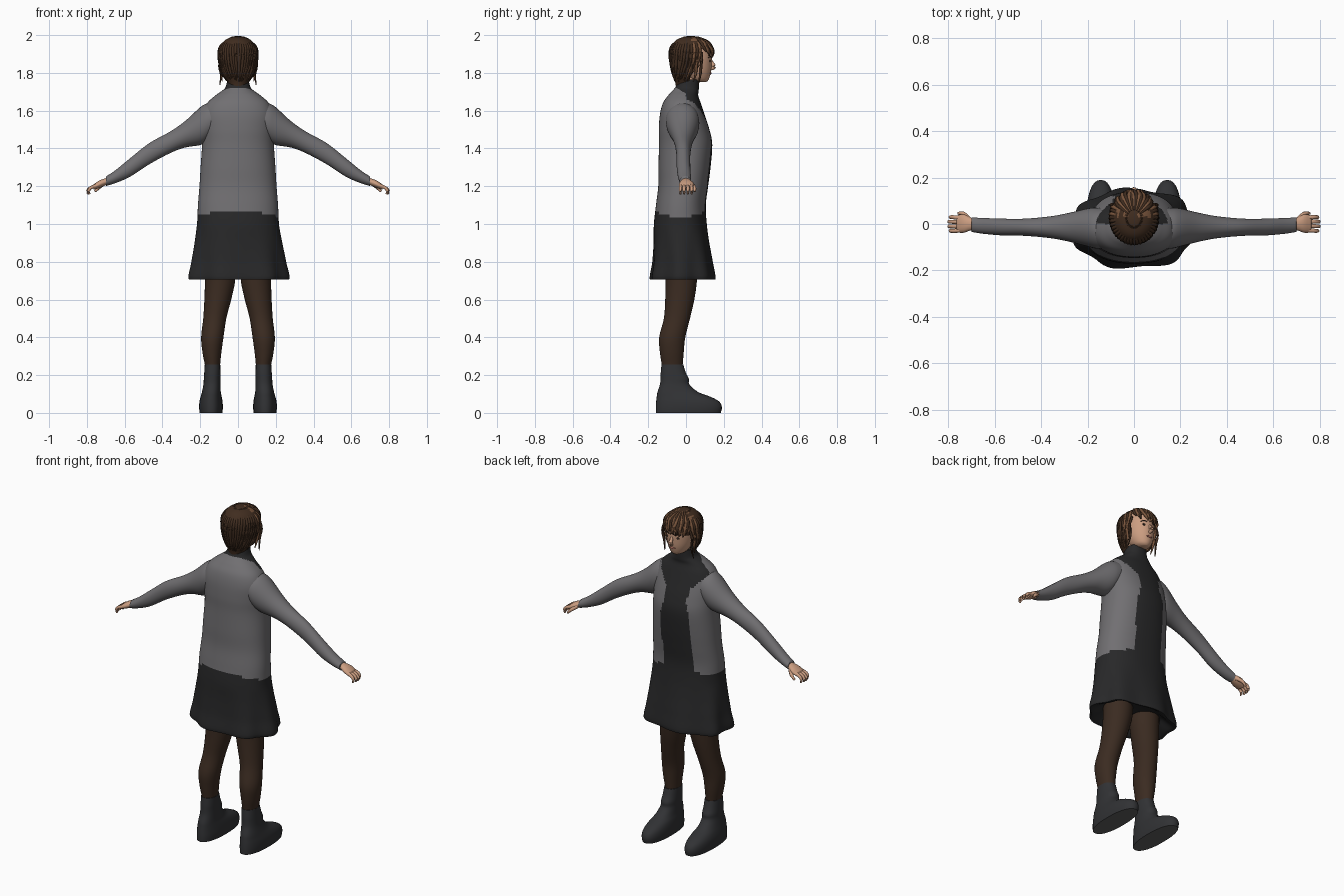
import bpy, bmesh, math, random
from mathutils import Vector

if "Cube" in bpy.data.objects:
    bpy.data.objects.remove(bpy.data.objects["Cube"])

random.seed(4)
PAL = {
    "grey_knit": (0.165, 0.16, 0.168), "black_cloth": (0.021, 0.021, 0.022),
    "brown_tights": (0.043, 0.024, 0.015), "boot_leather": (0.031, 0.032, 0.035),
    "sole_grey": (0.11, 0.11, 0.11), "skin": (0.60, 0.34, 0.22),
    "dark_hair": (0.052, 0.026, 0.014), "light_hair": (0.19, 0.09, 0.045),
    "eye_dark": (0.03, 0.018, 0.012), "lips": (0.42, 0.16, 0.12)}
MATS = {}
for k, c in PAL.items():
    MATS[k] = bpy.data.materials.new(k)
    MATS[k].diffuse_color = (*c, 1)


def finish(name, bm, mats, rule=None, angle=60):
    """Turn a bmesh into a smooth object, colouring faces by a rule."""
    bmesh.ops.recalc_face_normals(bm, faces=bm.faces)
    for f in bm.faces:
        f.smooth = True
        if rule:
            f.material_index = rule(f.calc_center_median(), f.normal)
    me = bpy.data.meshes.new(name)
    bm.to_mesh(me)
    bm.free()
    ob = bpy.data.objects.new(name, me)
    bpy.context.collection.objects.link(ob)
    for m in mats:
        me.materials.append(MATS[m])
    bpy.ops.object.select_all(action='DESELECT')
    ob.select_set(True)
    bpy.context.view_layer.objects.active = ob
    bpy.ops.object.shade_smooth_by_angle(angle=math.radians(angle))
    return ob


def resample(rings, sub):
    """Catmull-Rom interpolation between control rings."""
    out, n = [], len(rings)
    for i in range(n - 1):
        a, b, c, d = (rings[max(i - 1, 0)], rings[i], rings[i + 1], rings[min(i + 2, n - 1)])
        for k in range(sub):
            t = k / sub
            out.append([0.5 * (2 * q + (r - p) * t + (2 * p - 5 * q + 4 * r - s) * t * t
                               + (3 * q - p - 3 * r + s) * t ** 3) for p, q, r, s in zip(a, b, c, d)])
    return out + [list(rings[-1])]


def loft(rings, axis='z', n=32, sub=3, power=2.0, sx=1, ripple=None, bm=None):
    """Rings are (position on axis, centre a, centre b, radius a, radius b)."""
    bm = bm or bmesh.new()
    loops = []
    for t, a, b, ra, rb in resample(rings, sub):
        loop = []
        for i in range(n):
            th = 2 * math.pi * i / n
            c, s = math.cos(th), math.sin(th)
            k = ripple(t, th) if ripple else 1
            u = a + k * ra * math.copysign(abs(c) ** (2 / power), c)
            v = b + k * rb * math.copysign(abs(s) ** (2 / power), s)
            loop.append(bm.verts.new((sx * u, v, t) if axis == 'z' else (sx * t, u, v)))
        loops.append(loop)
    for p, q in zip(loops, loops[1:]):
        for i in range(n):
            bm.faces.new((p[i], p[(i + 1) % n], q[(i + 1) % n], q[i]))
    bm.faces.new(loops[0])
    bm.faces.new(loops[-1])
    return bm


def tube(bm, pts, radii, n=7):
    """Tapered tube along points."""
    path = resample([(*p, r) for p, r in zip(pts, radii)], 3)
    loops = []
    for i, p in enumerate(path):
        d = Vector(path[min(i + 1, len(path) - 1)][:3]) - Vector(path[max(i - 1, 0)][:3])
        q = d.to_track_quat('Z', 'Y')
        loops.append([bm.verts.new(Vector(p[:3]) + q @ Vector(
            (p[3] * math.cos(2 * math.pi * k / n), p[3] * math.sin(2 * math.pi * k / n), 0))) for k in range(n)])
    for a, b in zip(loops, loops[1:]):
        for k in range(n):
            bm.faces.new((a[k], a[(k + 1) % n], b[(k + 1) % n], b[k]))
    bm.faces.new(loops[0])
    bm.faces.new(loops[-1])


def blob(bm, loc, size):
    r = bmesh.ops.create_uvsphere(bm, u_segments=12, v_segments=8, radius=1)
    for v in r["verts"]:
        v.co = Vector(loc) + Vector(a * b for a, b in zip(v.co, size))


# Dress and open cardigan, one garment surface coloured by region
body = [(.75, 0, -.02, .17, .11), (.705, 0, -.02, .258, .168), (.80, 0, -.02, .248, .158),
        (.90, 0, -.025, .232, .147), (1.0, 0, -.03, .217, .14), (1.1, 0, -.027, .212, .132),
        (1.2, 0, -.015, .204, .132), (1.3, 0, -.008, .198, .138), (1.42, 0, -.002, .19, .141),
        (1.5, 0, -.01, .19, .134), (1.58, 0, -.02, .188, .118), (1.64, 0, -.022, .163, .1),
        (1.68, 0, -.015, .12, .08), (1.705, 0, -.003, .085, .07), (1.725, 0, .006, .066, .062),
        (1.765, 0, .014, .056, .055)]


def folds(z, th):
    return 1 + max(0, .98 - z) * .17 * math.cos(7 * th + .6)


def garment(c, nrm):
    hem = 1.055 + .02 * math.sin(9 * c.x + 1.5) - .05 * max(c.x, 0)
    wide = max(0, c.z - 1.56) * .7
    pinch = .025 * math.exp(-((c.z - 1.5) / .08) ** 2)
    panel = c.y > 0 and -.11 - wide + pinch < c.x < .08 + wide - pinch
    collar = c.z > 1.72 - .6 * max(c.y + .05, 0)
    return 1 if c.z < hem or panel or collar else 0


finish("dress_and_cardigan", loft(body, n=96, sub=6, power=2.25, ripple=folds),
       ["grey_knit", "black_cloth"], garment)

sleeve = [(.11, -.02, 1.565, .085, .085), (.16, -.018, 1.54, .088, .1), (.2, -.015, 1.518, .082, .1),
          (.28, -.014, 1.475, .062, .07), (.36, -.014, 1.432, .047, .057), (.47, -.014, 1.372, .037, .056),
          (.57, -.013, 1.3, .036, .049), (.65, -.008, 1.25, .034, .034), (.7, -.003, 1.226, .031, .025)]
palm = [(.68, -.002, 1.232, .022, .016), (.705, 0, 1.222, .028, .019), (.735, .002, 1.21, .04, .02),
        (.765, 0, 1.195, .036, .014)]
leg = [(.79, .095, -.025, .08, .085), (.7, .095, -.025, .08, .083), (.6, .107, -.033, .071, .077),
       (.5, .123, -.048, .061, .069), (.4, .136, -.073, .059, .069), (.32, .138, -.075, .05, .063),
       (.25, .135, -.073, .04, .055), (.19, .135, -.073, .036, .05)]
boot = [(0, .143, .012, .06, .172), (.03, .143, .015, .063, .175), (.06, .143, .009, .061, .167),
        (.085, .142, -.012, .056, .143), (.11, .141, -.043, .05, .108), (.15, .138, -.06, .045, .078),
        (.18, .137, -.06, .044, .075), (.21, .136, -.067, .043, .067), (.255, .135, -.072, .041, .058)]

for s, side in ((1, "right"), (-1, "left")):
    finish(side + "_sleeve", loft(sleeve, 'x', sub=5, sx=s), ["grey_knit"])
    # Hand with curled fingers and a thumb
    bm = loft(palm, 'x', n=16, sx=s)
    for k in range(4):
        y = -.027 + .018 * k
        e = .8 - .006 * abs(k - 1.5)
        tube(bm, [(s * .75, y, 1.203), (s * .78, y * 1.1, 1.192), (s * e, y * 1.1, 1.173),
                  (s * (e - .006), y * 1.1, 1.158)], [.010, .009, .008, .005])
    tube(bm, [(s * .71, .02, 1.215), (s * .735, .044, 1.195), (s * .757, .046, 1.172)], [.012, .01, .006])
    finish(side + "_hand", bm, ["skin"])
    finish(side + "_leg", loft(leg, sub=4, sx=s), ["brown_tights"])
    finish(side + "_boot", loft(boot, sub=3, power=2.3, sx=s), ["boot_leather", "sole_grey"],
           lambda c, nrm: 1 if nrm.z < -.7 and c.z < .01 else 0, 45)

# Head with neck, nose and ears
head = [(1.752, 0, .08, .022, .028), (1.765, 0, .067, .044, .053), (1.80, 0, .05, .065, .081),
        (1.84, 0, .04, .076, .096), (1.89, 0, .035, .08, .102), (1.94, 0, .033, .073, .092),
        (1.98, 0, .033, .04, .055)]
bm = loft(head, sub=4)
loft([(1.69, 0, .01, .046, .045), (1.75, 0, .014, .045, .045), (1.81, 0, .02, .046, .045)], bm=bm)
tube(bm, [(0, .13, 1.872), (0, .14, 1.85), (0, .147, 1.832), (0, .132, 1.82)], [.006, .009, .013, .008])
for s in (1, -1):
    blob(bm, (s * .08, .035, 1.835), (.01, .017, .027))
finish("head", bm, ["skin"])

# Eyes, brows and mouth
bm = bmesh.new()
for s in (1, -1):
    blob(bm, (s * .033, .127, 1.862), (.014, .004, .006))
    tube(bm, [(s * .017, .135, 1.88), (s * .034, .13, 1.886), (s * .052, .117, 1.88)], [.002, .003, .0015])
finish("eyes_and_brows", bm, ["eye_dark"])
bm = bmesh.new()
blob(bm, (0, .129, 1.798), (.02, .006, .006))
finish("mouth", bm, ["lips"])

# Hair cap, cut away around the face
hair = [(1.725, 0, -.008, .046, .045), (1.75, 0, -.005, .056, .052), (1.78, 0, 0, .075, .066),
        (1.82, 0, .016, .09, .09), (1.87, 0, .028, .1, .11), (1.915, 0, .03, .101, .115),
        (1.955, 0, .028, .086, .097), (1.98, 0, .026, .058, .068), (1.994, 0, .025, .018, .022)]
bm = loft(hair, n=48, sub=4)
cut = []
for f in bm.faces:
    c = f.calc_center_median()
    if (c.y > .068 and c.z < 1.905 + .25 * c.x) or (c.y > .02 and c.z < 1.815) or len(f.verts) > 4 and c.z < 1.8:
        cut.append(f)
bmesh.ops.delete(bm, geom=cut, context='FACES')
finish("hair_cap", bm, ["dark_hair", "light_hair"],
       lambda c, nrm: 1 if c.y > .03 and int(c.z * 90 + c.x * 40) % 3 == 0 else 0)


def on_hair(th, z):
    """Point on the hair surface at an angle and height."""
    for a, b in zip(hair, hair[1:]):
        if a[0] <= z <= b[0]:
            t = (z - a[0]) / (b[0] - a[0])
            cy, rx, ry = (a[i] + (b[i] - a[i]) * t for i in (2, 3, 4))
            return (rx * math.cos(th), cy + ry * math.sin(th), z)


# Swept strands over the cap, lighter towards the face, plus loose side locks
dark, light = bmesh.new(), bmesh.new()
for i in range(44):
    th = 2 * math.pi * i / 44
    front = math.sin(th) > .45
    low = (1.885 + .2 * math.cos(th) * .1 if front else 1.765) + random.uniform(-.012, .015)
    sweep = random.uniform(.1, .45) * (1 if math.cos(th) < 0 else -1) * (-1 if front else .6)
    zs = [1.99 + (low - 1.99) * k / 5 for k in range(6)]
    pts = [on_hair(th + sweep * (k / 5) ** 2, z) for k, z in enumerate(zs)]
    tube(light if math.sin(th) > -.1 and i % 2 else dark, pts, [.004, .008, .009, .009, .008, .003], 6)
for s in (1, -1):
    for k in range(3):
        y = .085 - .025 * k
        tube((dark, light)[k % 2], [(s * .085, y, 1.91), (s * .099, y - .003, 1.86), (s * .09, y - .008, 1.80),
             (s * (.096 - .012 * k), y - .02, 1.735 + .02 * k)], [.006, .008, .007, .002], 6)
finish("dark_strands", dark, ["dark_hair"])
finish("light_strands", light, ["light_hair"])

for m in bpy.data.materials:
    if m.users and not m.is_grease_pencil:
        m.use_nodes = True
        m.node_tree.nodes["Principled BSDF"].inputs["Base Color"].default_value = m.diffuse_color
